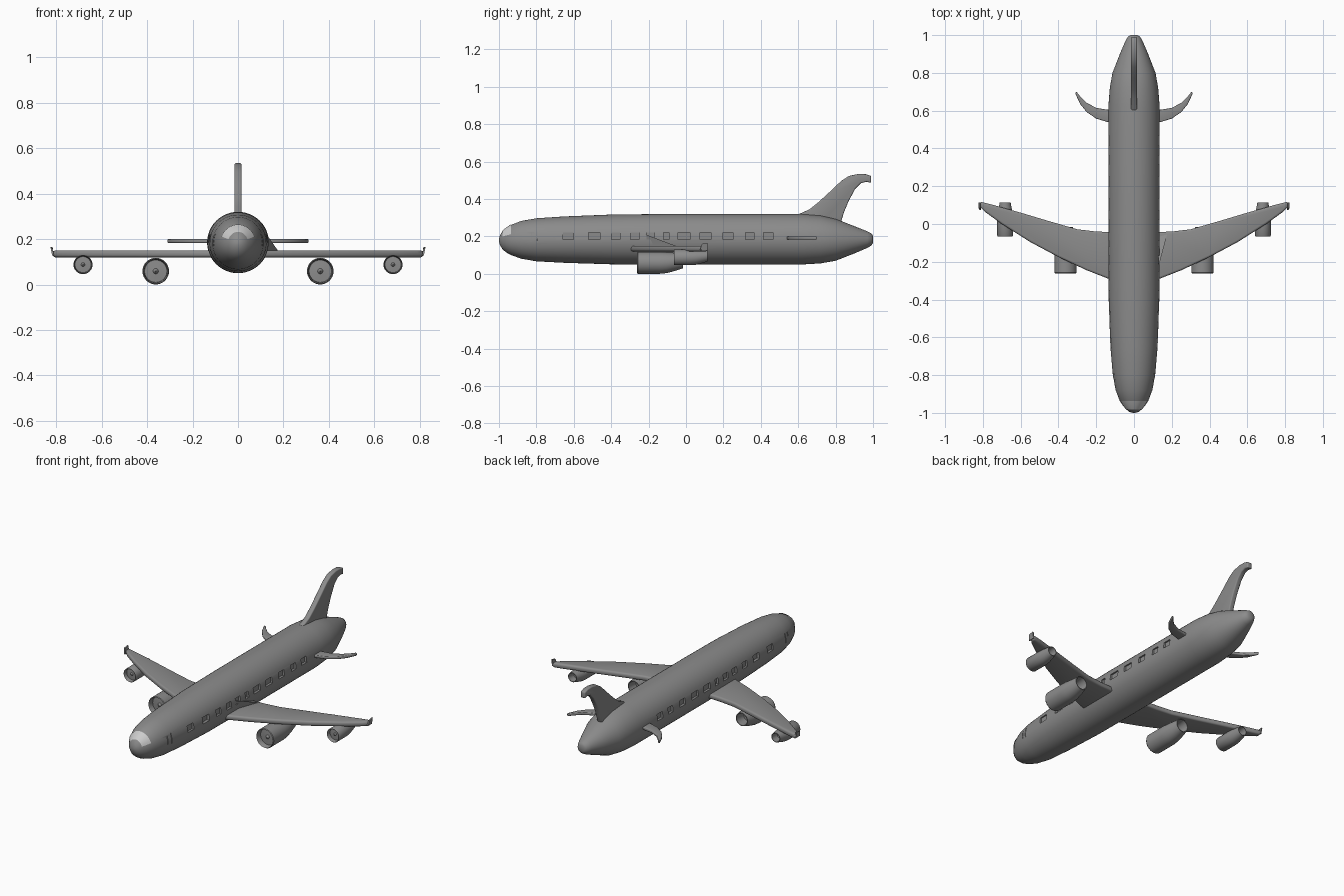
import bpy, bmesh, math

if "Cube" in bpy.data.objects:
    bpy.data.objects.remove(bpy.data.objects["Cube"])


def material(name, value):
    mat = bpy.data.materials.new(name)
    mat.diffuse_color = (value, value, value, 1)
    mat.use_nodes = True
    mat.node_tree.nodes["Principled BSDF"].inputs["Base Color"].default_value = mat.diffuse_color
    return mat


PAINT = material("dark_grey", .26)
GLASS = material("glass", .72)


def make(name, verts, faces, mat=PAINT):
    me = bpy.data.meshes.new(name)
    me.from_pydata(verts, [], faces)
    bm = bmesh.new()
    bm.from_mesh(me)
    bmesh.ops.recalc_face_normals(bm, faces=bm.faces)
    bm.to_mesh(me)
    bm.free()
    me.materials.append(mat)
    ob = bpy.data.objects.new(name, me)
    bpy.context.collection.objects.link(ob)
    return ob


def finish(ob, mirror=False, bevel=0, segs=3):
    if bevel:
        m = ob.modifiers.new("bevel", 'BEVEL')
        m.width, m.segments, m.limit_method = bevel, segs, 'ANGLE'
        m.angle_limit = math.radians(50)
    if mirror:
        m = ob.modifiers.new("mirror", 'MIRROR')
        m.use_mirror_merge = False
    bpy.ops.object.select_all(action='DESELECT')
    ob.select_set(True)
    bpy.context.view_layer.objects.active = ob
    bpy.ops.object.convert(target='MESH')
    bpy.ops.object.shade_smooth_by_angle(angle=math.radians(35))
    return ob


def loft(name, rings, n=48, cx=0):
    """Tube along y; each ring is (y, half width, half height, centre z)."""
    verts, faces = [], []
    for y, rx, rz, cz in rings:
        for i in range(n):
            a = math.tau * i / n
            verts.append((cx + rx * math.cos(a), y, cz + rz * math.sin(a)))
    for k in range(len(rings) - 1):
        for i in range(n):
            j = (i + 1) % n
            faces.append((k*n + i, k*n + j, (k+1)*n + j, (k+1)*n + i))
    faces += [tuple(range(n)), tuple(range((len(rings)-1)*n, len(rings)*n))]
    return make(name, verts, faces)


def slab(name, outline, axis, lo, hi):
    """Outline extruded along x (outline in y,z) or z (outline in x,y)."""
    put = (lambda p, d: (d, *p)) if axis == 'x' else (lambda p, d: (*p, d))
    n = len(outline)
    verts = [put(p, lo) for p in outline] + [put(p, hi) for p in outline]
    faces = [tuple(range(n)), tuple(range(n, 2*n))]
    faces += [(i, (i+1) % n, (i+1) % n + n, i + n) for i in range(n)]
    return make(name, verts, faces)


# Fuselage
body = [(-1, .006, .006, .18), (-.995, .024, .026, .18), (-.98, .043, .050, .18),
        (-.96, .060, .066, .18), (-.935, .076, .081, .181), (-.88, .097, .101, .182),
        (-.8, .112, .115, .182), (-.65, .125, .124, .183), (-.4, .134, .133, .184),
        (-.1, .136, .135, .185), (.62, .136, .135, .185), (.72, .128, .128, .184),
        (.8, .114, .112, .182), (.9, .075, .073, .182), (.97, .045, .044, .183),
        (.992, .032, .032, .184), (1, .018, .018, .184)]
fuselage = loft("fuselage", body)

# Window pockets and door grooves, cut from both sides
pockets = [(y, w, .184, .221, .113 if y < -.4 else .122) for y, w in
           [(-.63, .055), (-.49, .06), (-.375, .045), (-.275, .045), (-.19, .045),
            (-.105, .03), (-.01, .064), (.105, .06), (.225, .052), (.34, .045), (.44, .05)]]
pockets += [(-.825, .004, .17, .245, .1), (-.795, .004, .165, .25, .104)]
cv, cf = [], []
for y, w, z0, z1, depth in pockets:
    for s in (-1, 1):
        b = len(cv)
        cv += [(s*x, yy, z) for x in (depth, .2) for yy in (y - w/2, y + w/2) for z in (z0, z1)]
        cf += [tuple(b + i for i in f) for f in
               [(0, 1, 3, 2), (4, 6, 7, 5), (0, 4, 5, 1), (2, 3, 7, 6), (0, 2, 6, 4), (1, 5, 7, 3)]]
cutter = make("window_cutter", cv, cf)
cutter.hide_render = True
m = fuselage.modifiers.new("windows", 'BOOLEAN')
m.object, m.operation, m.solver = cutter, 'DIFFERENCE', 'EXACT'
finish(fuselage)
bpy.data.objects.remove(cutter)

# Cockpit glass: patch lying just above the nose
gv, gf, steps = [], [], 20
glass_rings = [r for r in body if -.99 < r[0] < -.92]
for y, rx, rz, cz in glass_rings:
    for i in range(steps + 1):
        a = math.radians(22 + 136 * i / steps)
        gv.append(((rx + .002) * math.cos(a), y - .001, cz + (rz + .002) * math.sin(a)))
for k in range(len(glass_rings) - 1):
    for i in range(steps):
        q = k * (steps + 1) + i
        gf.append((q, q + steps + 1, q + steps + 2, q + 1))
glass = make("cockpit_glass", gv, gf, GLASS)
if sum(p.normal.z for p in glass.data.polygons) < 0:
    glass.data.flip_normals()
finish(glass)

# Main wings
wing = [(.05, -.315), (.135, -.29), (.25, -.245), (.4, -.175), (.55, -.095), (.7, .0),
        (.79, .065), (.815, .09), (.815, .118), (.76, .105), (.6, .06), (.45, .015),
        (.3, -.028), (.2, -.04), (.05, -.045)]
finish(slab("wings", wing, 'z', .12, .15), True, .011)

# Winglets
tip = slab("winglets", [(.075, .128), (.115, .128), (.115, .166), (.085, .16)], 'x', .81, .818)
for v in tip.data.vertices:
    if v.co.z > .15:
        v.co.x += .006
finish(tip, True)

# Small root fillet, present on one side only: tapers back from a point on the hull
finish(make("wing_root_fillet",
            [(.132, -.22, .212), (.12, -.2, .14), (.12, -.045, .14), (.178, -.045, .146)],
            [(0, 1, 2), (0, 2, 3), (0, 3, 1), (1, 3, 2)]))

# Tailplanes
tail = [(.08, .54), (.14, .54), (.2, .558), (.25, .592), (.285, .635), (.305, .678), (.312, .695),
        (.304, .7), (.285, .676), (.25, .641), (.2, .615), (.14, .605), (.08, .605)]
finish(slab("tailplanes", tail, 'z', .183, .2), True, .006)

# Tail fin
fin = [(.6, .305), (.6, .318), (.66, .345), (.71, .385), (.77, .44), (.83, .497), (.87, .523),
       (.92, .534), (.96, .533), (.99, .524), (.99, .486), (.965, .492), (.935, .485),
       (.905, .455), (.87, .39), (.845, .33), (.82, .25), (.7, .25)]
finish(slab("tail_fin", fin, 'x', -.016, .016), False, .012)

# Engines: (fraction of length, fraction of radius, upward shift)
nacelle = [(.06, .03, 0), (.12, .2, 0), (.13, .84, 0), (.03, .88, 0), (0, .94, 0), (.02, 1, 0),
           (.5, 1, 0), (.65, .95, .01), (.82, .83, .08), (1, .68, .17),
           (1, .6, .17), (.75, .5, .1)]
for name, x, z, r, y0, length in [("inner_engines", .362, .059, .0585, -.262, .245),
                                  ("outer_engines", .682, .088, .042, -.065, .18)]:
    rings = [(y0 + t * length, k * r, k * r, z + up * r) for t, k, up in nacelle]
    finish(loft(name, rings, 32, x), True)
